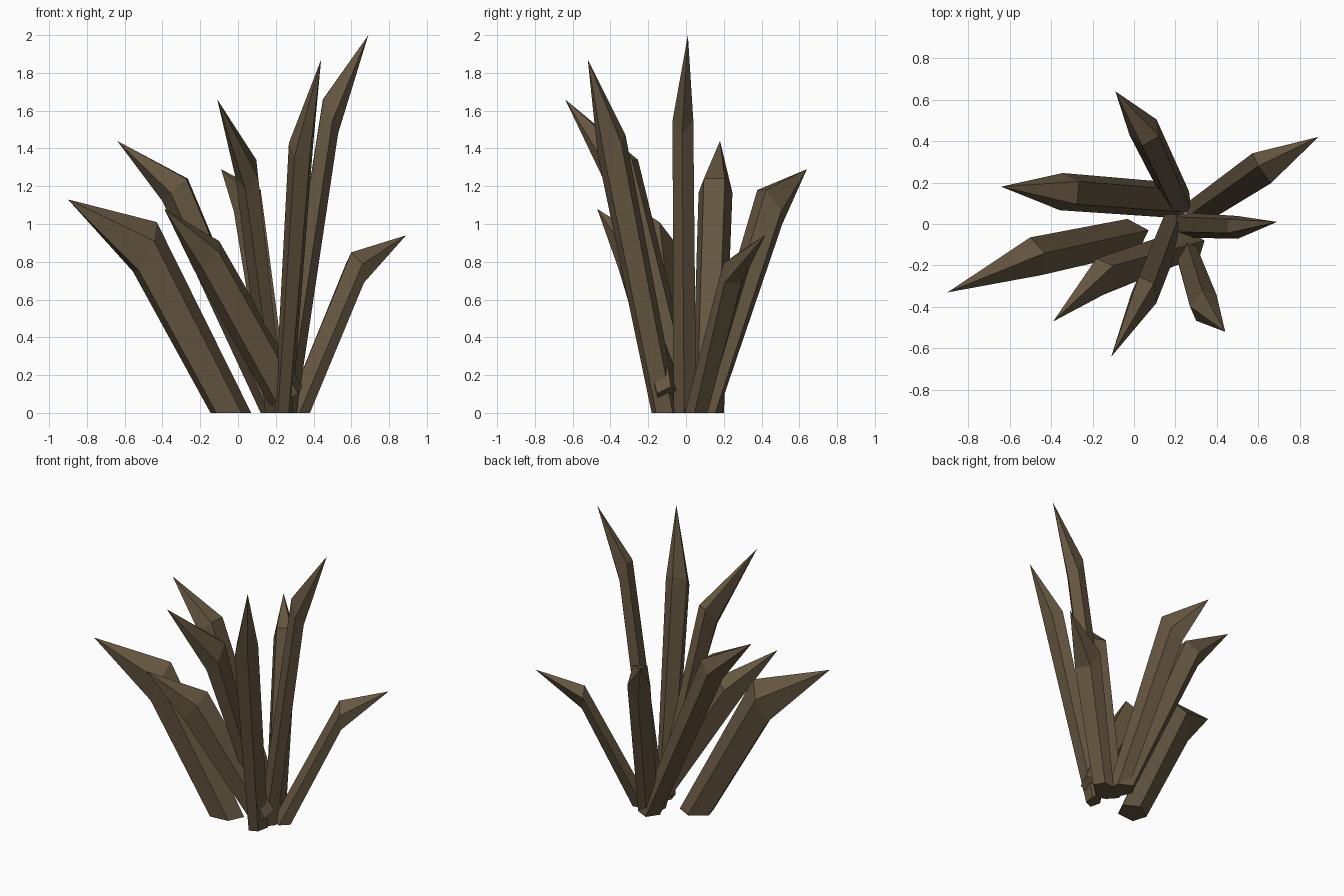
import bpy, bmesh, math
from mathutils import Vector

if "Cube" in bpy.data.objects:
    bpy.data.objects.remove(bpy.data.objects["Cube"])

mat = bpy.data.materials.new("dull brown")
mat.diffuse_color = (0.13, 0.093, 0.052, 1)
mat.use_nodes = True
mat.node_tree.nodes["Principled BSDF"].inputs["Base Color"].default_value = mat.diffuse_color

SIDES = 5


def ring(bm, inner, outer, width, side, flat_top):
    """Five-sided ring reaching from inner to outer, with the given width."""
    inner, outer = Vector(inner), Vector(outer)
    start = 0.5 if flat_top else 0.0
    angles = [2 * math.pi * (i + start) / SIDES for i in range(SIDES)]
    lo, hi = min(map(math.cos, angles)), max(map(math.cos, angles))
    widest = 2 * max(math.sin(a) for a in angles)
    return [bm.verts.new(outer.lerp(inner, (math.cos(a) - lo) / (hi - lo))
                         + side * (math.sin(a) * width / widest)) for a in angles]


def shard(name, base, shoulder, tip, flat_top=False):
    """Closed spike: base ring, slanted shoulder ring, pointed tip."""
    tip = Vector(tip)
    lean = tip - Vector(base[0])
    side = Vector((-lean.y, lean.x, 0)).normalized()
    bm = bmesh.new()
    low = ring(bm, *base, side, flat_top)
    high = ring(bm, *shoulder, side, flat_top)
    top = bm.verts.new(tip)
    bm.faces.new(low)
    for i in range(SIDES):
        j = (i + 1) % SIDES
        bm.faces.new((low[i], low[j], high[j], high[i]))
        bm.faces.new((high[i], high[j], top))
    bmesh.ops.recalc_face_normals(bm, faces=bm.faces)
    mesh = bpy.data.meshes.new(name)
    bm.to_mesh(mesh)
    bm.free()
    mesh.materials.append(mat)
    bpy.context.collection.objects.link(bpy.data.objects.new(name, mesh))


# Each shard: base (inner, outer, width), shoulder (high, low, width), tip
shard("left_shard",
      ((0.07, -0.03, 0), (-0.13, -0.10, 0), 0.17),
      ((-0.43, -0.14, 1.01), (-0.54, -0.18, 0.75), 0.19), (-0.90, -0.33, 1.13))
shard("back_left_shard",
      ((0.25, 0.11, 0), (0.12, 0.12, 0), 0.17),
      ((-0.27, 0.15, 1.24), (-0.40, 0.16, 1.12), 0.18), (-0.64, 0.18, 1.44), True)
shard("front_shard",
      ((0.19, 0.06, 0), (0.20, -0.04, 0), 0.11),
      ((0.06, -0.27, 1.34), (0.04, -0.41, 1.18), 0.13), (-0.11, -0.64, 1.66), True)
shard("back_shard",
      ((0.24, 0.05, 0), (0.19, 0.17, 0), 0.13),
      ((0.08, 0.40, 1.18), (0.02, 0.51, 1.00), 0.15), (-0.09, 0.64, 1.29), True)
shard("front_right_shard",
      ((0.24, -0.04, 0), (0.24, -0.17, 0), 0.10),
      ((0.33, -0.32, 1.47), (0.34, -0.45, 1.36), 0.14), (0.44, -0.52, 1.87))
shard("tall_right_shard",
      ((0.19, 0.0, 0), (0.31, -0.01, 0), 0.12),
      ((0.45, -0.01, 1.66), (0.53, -0.02, 1.48), 0.11), (0.69, 0.01, 2.0), True)
shard("back_right_shard",
      ((0.25, 0.03, 0), (0.36, 0.08, 0), 0.13),
      ((0.60, 0.28, 0.85), (0.64, 0.25, 0.69), 0.17), (0.89, 0.42, 0.94))
shard("front_left_shard",
      ((0.34, -0.08, 0.14), (0.19, -0.10, 0.04), 0.15),
      ((-0.10, -0.20, 0.91), (-0.21, -0.31, 0.76), 0.17), (-0.39, -0.47, 1.08))
